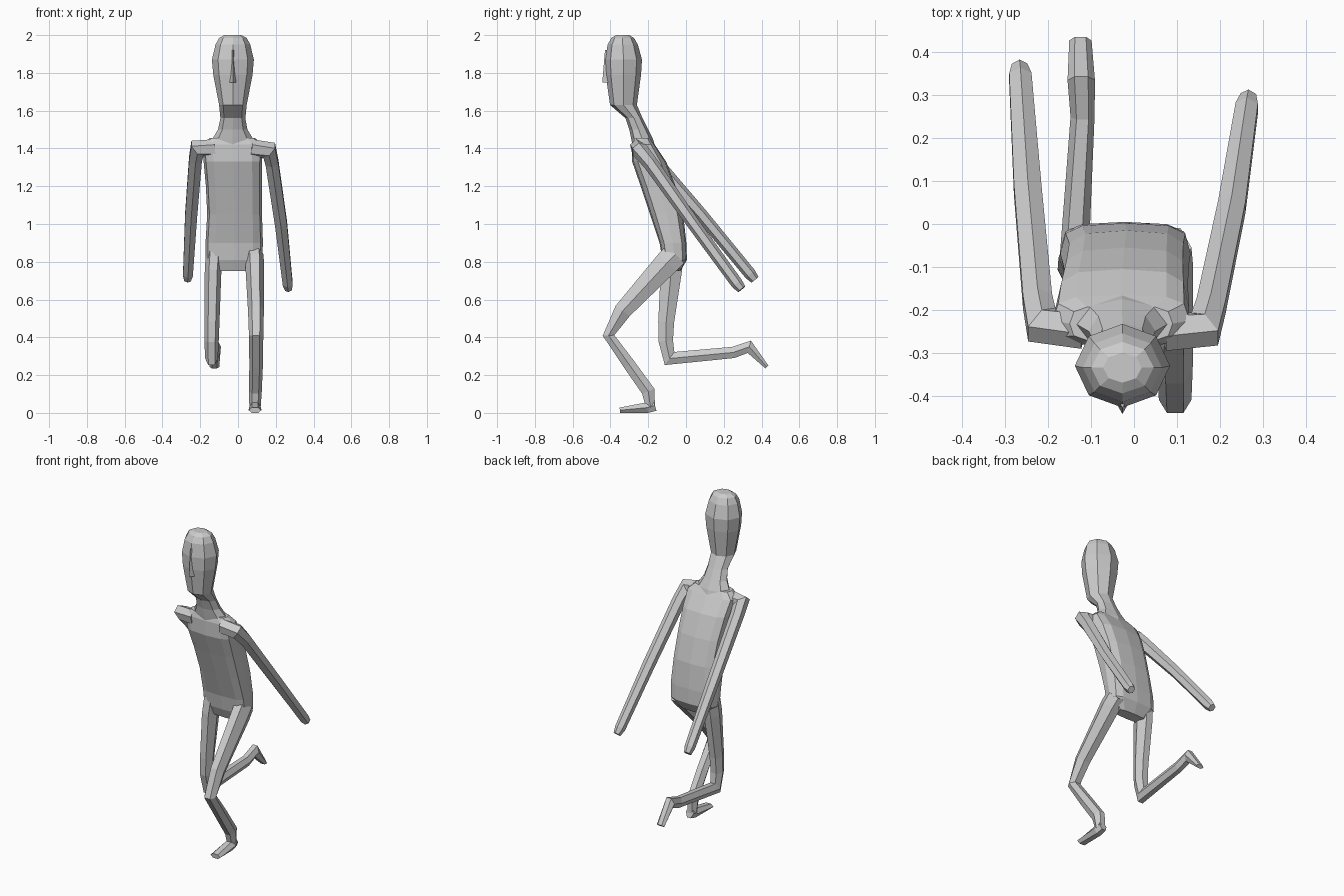
import bpy, bmesh, math
from mathutils import Vector


def skin(name, rings):
    """Bridge equal-sized rings of points into a closed, flat-shaded mesh."""
    bm = bmesh.new()
    loops = [[bm.verts.new(p) for p in r] for r in rings]
    n = len(loops[0])
    for a, b in zip(loops, loops[1:]):
        for i in range(n):
            j = (i + 1) % n
            bm.faces.new((a[i], a[j], b[j], b[i]))
    bm.faces.new(loops[0])
    bm.faces.new(loops[-1])
    bmesh.ops.recalc_face_normals(bm, faces=bm.faces)
    mesh = bpy.data.meshes.new(name)
    bm.to_mesh(mesh)
    bm.free()
    obj = bpy.data.objects.new(name, mesh)
    bpy.context.collection.objects.link(obj)
    return obj


def stack(name, sections, sides, power):
    """Level rings: (z, front y, back y, centre x, half width)."""
    def sup(v):
        return math.copysign(abs(v) ** power, v) if abs(v) > 1e-6 else 0
    rings = []
    for z, y0, y1, cx, hx in sections:
        ang = [2 * math.pi * i / sides for i in range(sides)]
        rings.append([(cx + hx * sup(math.cos(a)),
                       (y0 + y1) / 2 + (y1 - y0) / 2 * sup(math.sin(a)), z) for a in ang])
    return skin(name, rings)


def limb(name, path, ref):
    """Six-sided mitred tube: (x, y, z, half size along ref, half size across)."""
    ref = Vector(ref).normalized()
    pts = [Vector(p[:3]) for p in path]
    rings = []
    for i, (p, row) in enumerate(zip(pts, path)):
        d0 = (p - pts[i - 1]).normalized() if i else (pts[1] - p).normalized()
        d1 = (pts[i + 1] - p).normalized() if i < len(pts) - 1 else d0
        t = (d0 + d1).normalized()
        across = t.cross(ref).normalized()
        b = row[4] / 0.866 / max(t.dot(d0), 0.7)
        rings.append([p + ref * row[3] * math.cos(k * math.pi / 3)
                      + across * b * math.sin(k * math.pi / 3) for k in range(6)])
    return skin(name, rings)


# Torso leaning forward
stack("torso", [
    (0.75, -0.10, -0.03, -0.025, 0.10),
    (0.81, -0.125, 0.005, -0.022, 0.15),
    (0.90, -0.14, 0.002, -0.020, 0.152),
    (1.05, -0.19, -0.015, -0.018, 0.145),
    (1.20, -0.24, -0.055, -0.022, 0.148),
    (1.33, -0.285, -0.105, -0.027, 0.155),
    (1.42, -0.285, -0.165, -0.030, 0.160),
    (1.455, -0.275, -0.19, -0.030, 0.12)], 12, 0.6)

# Neck and head
stack("head", [
    (1.40, -0.28, -0.16, -0.028, 0.12),
    (1.45, -0.29, -0.175, -0.028, 0.108),
    (1.50, -0.30, -0.20, -0.028, 0.078),
    (1.56, -0.32, -0.23, -0.027, 0.066),
    (1.63, -0.402, -0.26, -0.027, 0.073),
    (1.79, -0.425, -0.238, -0.027, 0.104),
    (1.87, -0.428, -0.233, -0.027, 0.111),
    (1.95, -0.415, -0.255, -0.027, 0.092),
    (1.985, -0.395, -0.275, -0.027, 0.073),
    (2.00, -0.37, -0.30, -0.027, 0.045)], 8, 1.0)

# Nose
bpy.ops.mesh.primitive_cone_add(vertices=3, radius1=0.02, radius2=0.006, depth=0.17,
                                location=(-0.027, -0.423, 1.835),
                                rotation=(0, 0, math.pi))
bpy.context.object.name = "nose"

# Arms swept back
arm_ref = (0, 0.77, 0.64)
limb("right_arm", [
    (-0.12, -0.245, 1.400, 0.045, 0.045),
    (-0.215, -0.235, 1.400, 0.045, 0.036),
    (-0.225, -0.18, 1.345, 0.040, 0.034),
    (-0.248, 0.08, 1.050, 0.034, 0.032),
    (-0.265, 0.34, 0.735, 0.032, 0.026),
    (-0.267, 0.365, 0.705, 0.024, 0.018)], arm_ref)
limb("left_arm", [
    (0.07, -0.250, 1.400, 0.045, 0.045),
    (0.165, -0.245, 1.390, 0.045, 0.036),
    (0.180, -0.19, 1.325, 0.040, 0.034),
    (0.228, 0.04, 1.000, 0.034, 0.032),
    (0.263, 0.27, 0.685, 0.032, 0.026),
    (0.267, 0.295, 0.655, 0.024, 0.018)], arm_ref)

# Standing leg and foot
limb("left_leg", [
    (0.082, -0.055, 0.840, 0.052, 0.065),
    (0.088, -0.10, 0.795, 0.050, 0.065),
    (0.095, -0.335, 0.540, 0.042, 0.046),
    (0.096, -0.41, 0.410, 0.038, 0.026),
    (0.096, -0.30, 0.255, 0.036, 0.032),
    (0.092, -0.20, 0.115, 0.034, 0.034),
    (0.090, -0.188, 0.030, 0.030, 0.024)], (1, 0, 0))
limb("left_foot", [
    (0.090, -0.165, 0.040, 0.026, 0.030),
    (0.090, -0.205, 0.028, 0.032, 0.028),
    (0.090, -0.350, 0.014, 0.034, 0.014)], (1, 0, 0))

# Raised leg and foot
limb("right_leg", [
    (-0.125, -0.065, 0.850, 0.045, 0.055),
    (-0.132, -0.078, 0.750, 0.044, 0.056),
    (-0.138, -0.105, 0.480, 0.040, 0.042),
    (-0.140, -0.107, 0.380, 0.038, 0.038),
    (-0.140, -0.087, 0.288, 0.034, 0.032),
    (-0.120, 0.25, 0.320, 0.028, 0.030),
    (-0.123, 0.335, 0.350, 0.032, 0.028),
    (-0.125, 0.428, 0.243, 0.026, 0.011)], (1, 0, 0))
